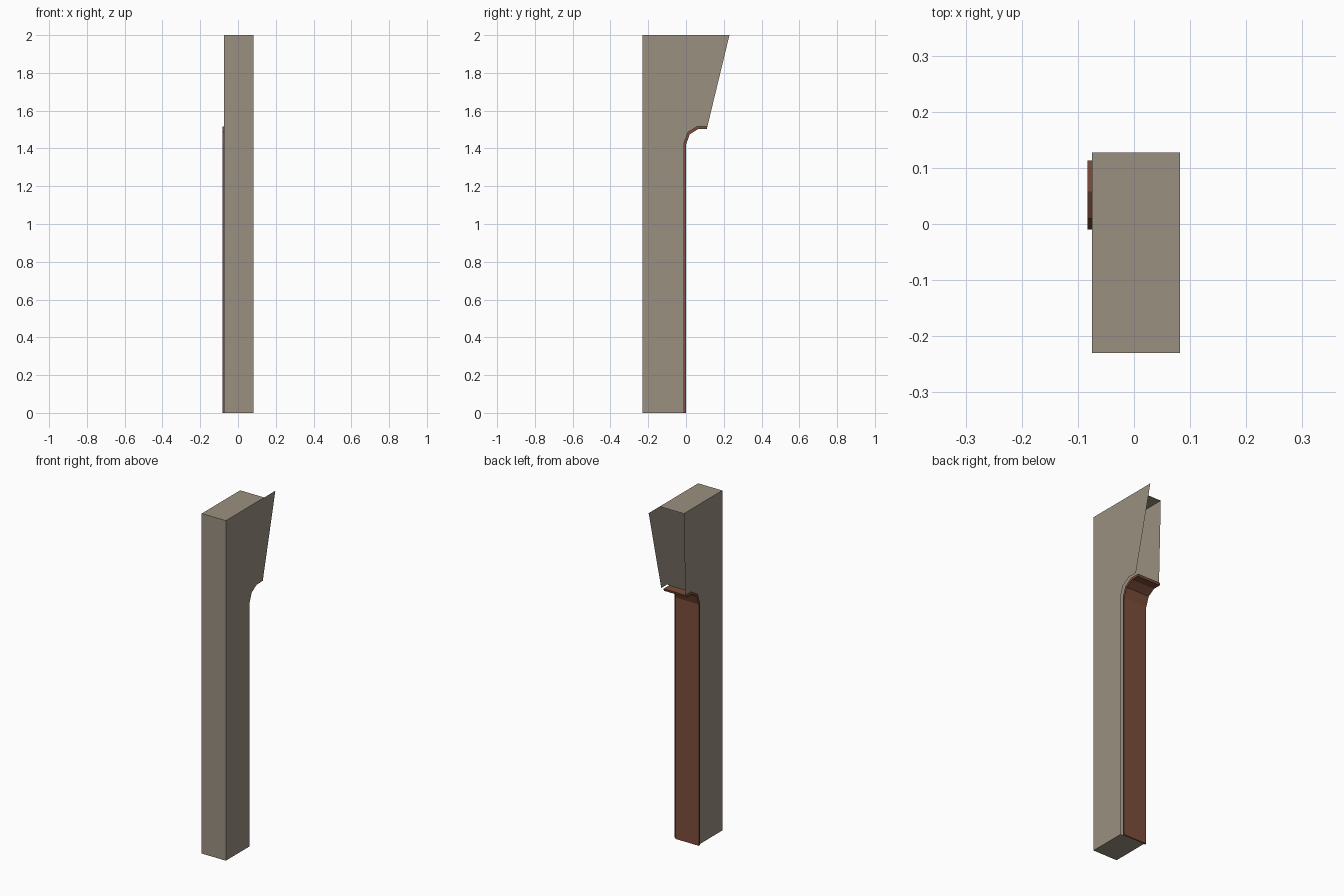
import bpy, bmesh

if "Cube" in bpy.data.objects:
    bpy.data.objects.remove(bpy.data.objects["Cube"])


def material(name, color):
    m = bpy.data.materials.new(name)
    m.diffuse_color = (*color, 1)
    m.use_nodes = True
    m.node_tree.nodes["Principled BSDF"].inputs["Base Color"].default_value = m.diffuse_color
    return m


def make_object(name, bm, mat):
    bmesh.ops.remove_doubles(bm, verts=bm.verts, dist=1e-5)
    bmesh.ops.recalc_face_normals(bm, faces=bm.faces)
    me = bpy.data.meshes.new(name)
    bm.to_mesh(me)
    bm.free()
    me.materials.append(mat)
    ob = bpy.data.objects.new(name, me)
    bpy.context.collection.objects.link(ob)
    return ob


def face(bm, pts):
    return bm.faces.new([bm.verts.new(p) for p in pts])


stone = material("stone", (0.33, 0.28, 0.22))
brown = material("brown", (0.20, 0.075, 0.042))

# Curved line (y, z) where the underside of the bracket meets the post
inner = [(-0.01, 0), (-0.01, 1.43), (0.01, 1.485), (0.058, 1.515), (0.113, 1.515)]
outer = [(0, 0), (0, 1.42), (0.02, 1.475), (0.063, 1.502), (0.11, 1.502)]
XL, XR, YF, YB, H = -0.075, 0.082, -0.23, 0.127, 2.0

# Hollow post: two side panels (right one flares further back), front, top, bottom
bm = bmesh.new()
for x, y_top in ((XR, 0.23), (XL, YB)):
    profile = [(YF, 0)] + inner + [(y_top, H)]
    if x == XR:
        profile.append((YB, H))
    profile.append((YF, H))
    face(bm, [(x, y, z) for y, z in profile])
face(bm, [(XL, YF, 0), (XR, YF, 0), (XR, YF, H), (XL, YF, H)])
face(bm, [(XL, YF, H), (XR, YF, H), (XR, YB, H), (XL, YB, H)])
face(bm, [(XL, YF, 0), (XL, -0.01, 0), (XR, -0.01, 0), (XR, YF, 0)])
make_object("post_panels", bm, stone)

# Brown lining strip following the back edge and the curved bracket
bm = bmesh.new()
f = face(bm, [(-0.083, y, z) for y, z in inner + outer[::-1]])
ext = bmesh.ops.extrude_face_region(bm, geom=[f], use_keep_orig=True)
moved = [g for g in ext["geom"] if isinstance(g, bmesh.types.BMVert)]
bmesh.ops.translate(bm, verts=moved, vec=(0.15, 0, 0))
make_object("lining_strip", bm, brown)
